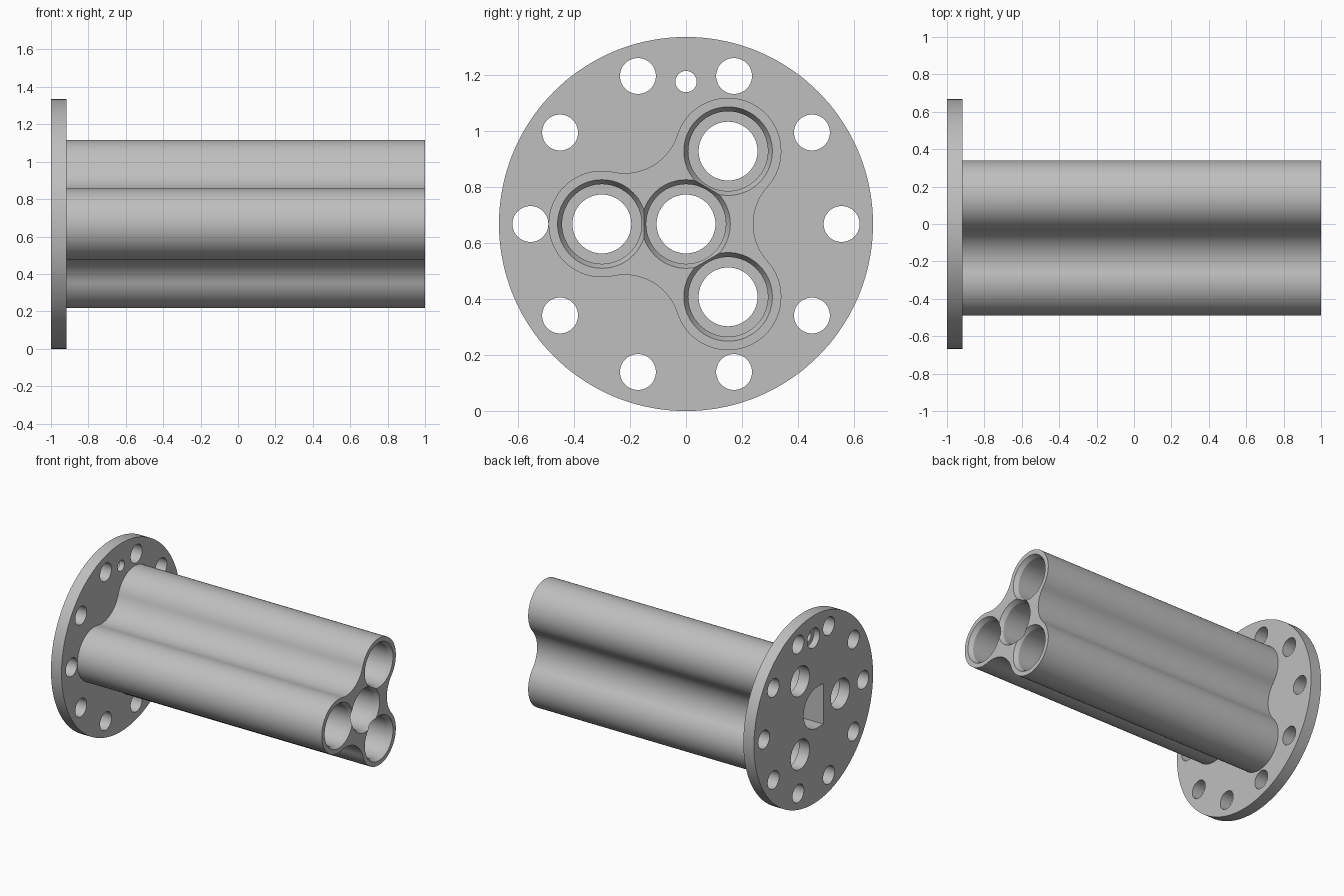
import bpy, bmesh
from math import sin, cos, radians, hypot, atan2, degrees

cube = bpy.data.objects.get("Cube")
if cube:
    bpy.data.objects.remove(cube, do_unlink=True)

CZ = 0.667            # height of the main axis
BACK, STEP, END = -1.0, -0.917, 1.0
ORBIT = 0.30          # distance of outer bores from the axis
LOBES = [60, 180, 300]

metal = bpy.data.materials.new("light_grey_metal")
metal.use_nodes = True
grey = (0.52, 0.52, 0.52, 1)
metal.diffuse_color = grey
metal.node_tree.nodes["Principled BSDF"].inputs["Base Color"].default_value = grey


def polar(r, a):
    return r * cos(radians(a)), r * sin(radians(a))


def arc(c, r, a0, a1, n):
    """Points of an arc in the y-z plane, both ends included."""
    pts = [polar(r, a0 + (a1 - a0) * i / n) for i in range(n + 1)]
    return [(c[0] + y, c[1] + z) for y, z in pts]


def circle(c, r, n=72):
    return arc(c, r, 0, 360, n)[:-1]


def loft(name, sections):
    """Closed solid through (x, outline) sections along x."""
    bm = bmesh.new()
    rings = [[bm.verts.new((x, y, z + CZ)) for y, z in pts] for x, pts in sections]
    n = len(rings[0])
    for a, b in zip(rings, rings[1:]):
        for i in range(n):
            j = (i + 1) % n
            bm.faces.new((a[i], a[j], b[j], b[i]))
    bm.faces.new(rings[0])
    bm.faces.new(rings[-1])
    bmesh.ops.recalc_face_normals(bm, faces=bm.faces)
    me = bpy.data.meshes.new(name)
    bm.to_mesh(me)
    bm.free()
    me.materials.append(metal)
    ob = bpy.data.objects.new(name, me)
    bpy.context.collection.objects.link(ob)
    return ob


def drill(c, r, x0, x1):
    return loft("cutter", [(x0, circle(c, r)), (x1, circle(c, r))])


def cut(ob, cutters):
    """Subtract the cutters, bake the result, shade it."""
    for c in cutters:
        c.hide_render = True
        m = ob.modifiers.new("cut", 'BOOLEAN')
        m.operation, m.solver, m.object = 'DIFFERENCE', 'EXACT', c
    dg = bpy.context.evaluated_depsgraph_get()
    baked = bpy.data.meshes.new_from_object(ob.evaluated_get(dg))
    ob.modifiers.clear()
    ob.data = baked
    for c in cutters:
        bpy.data.objects.remove(c, do_unlink=True)
    bpy.ops.object.select_all(action='DESELECT')
    ob.select_set(True)
    bpy.context.view_layer.objects.active = ob
    bpy.ops.object.shade_smooth_by_angle(angle=radians(25))


# Flat-sided socket around the axis, open at the flange face
socket_outline = [(-0.11, 0.144), (-0.11, -0.144)] + [
    (-0.04 + 0.15 * y, 0.144 * z) for y, z in arc((0, 0), 1, -90, 90, 32)]


def socket():
    return loft("cutter", [(BACK - 0.05, socket_outline), (-0.83, socket_outline)])


# Flange: bolt circle, bore outlets, dowel hole with counterbore, socket
flange = loft("flange", [(BACK, circle((0, 0), CZ, 144)), (STEP, circle((0, 0), CZ, 144))])
tools = [drill(polar(0.555, 36 * i), 0.064, -1.05, -0.85) for i in range(10)]
tools += [drill(polar(ORBIT, a), 0.105, -1.05, -0.85) for a in LOBES]
tools += [drill((0, 0.508), 0.038, -1.05, -0.85), drill((0, 0.508), 0.07, -1.05, -0.955)]
tools.append(socket())
cut(flange, tools)

# Barrel outline: three round lobes joined by tangent hollows
LOBE_R, HOLLOW_R, HOLLOW_D = 0.19, 0.198, 0.438
hy, hz = polar(HOLLOW_D, 60)
t = degrees(atan2(hz, hy - ORBIT))
outline = []
for a in LOBES:
    outline += arc(polar(ORBIT, a), LOBE_R, a - t, a + t, 40)
    outline += arc(polar(HOLLOW_D, a + 60), HOLLOW_R, a + t + 180, a + 300 - t, 24)[1:-1]
barrel = loft("barrel", [(STEP, outline), (END, outline)])


def bore(c, x0):
    """Straight bore with a chamfered mouth."""
    steps = [(x0, 0.142), (0.97, 0.142), (END, 0.158), (1.05, 0.158)]
    return loft("cutter", [(x, circle(c, r)) for x, r in steps])


tools = [bore(polar(ORBIT, a), -0.95) for a in LOBES]
tools += [bore((0, 0), -0.80), drill((0, 0), 0.105, -0.9, -0.7), socket()]
cut(barrel, tools)
